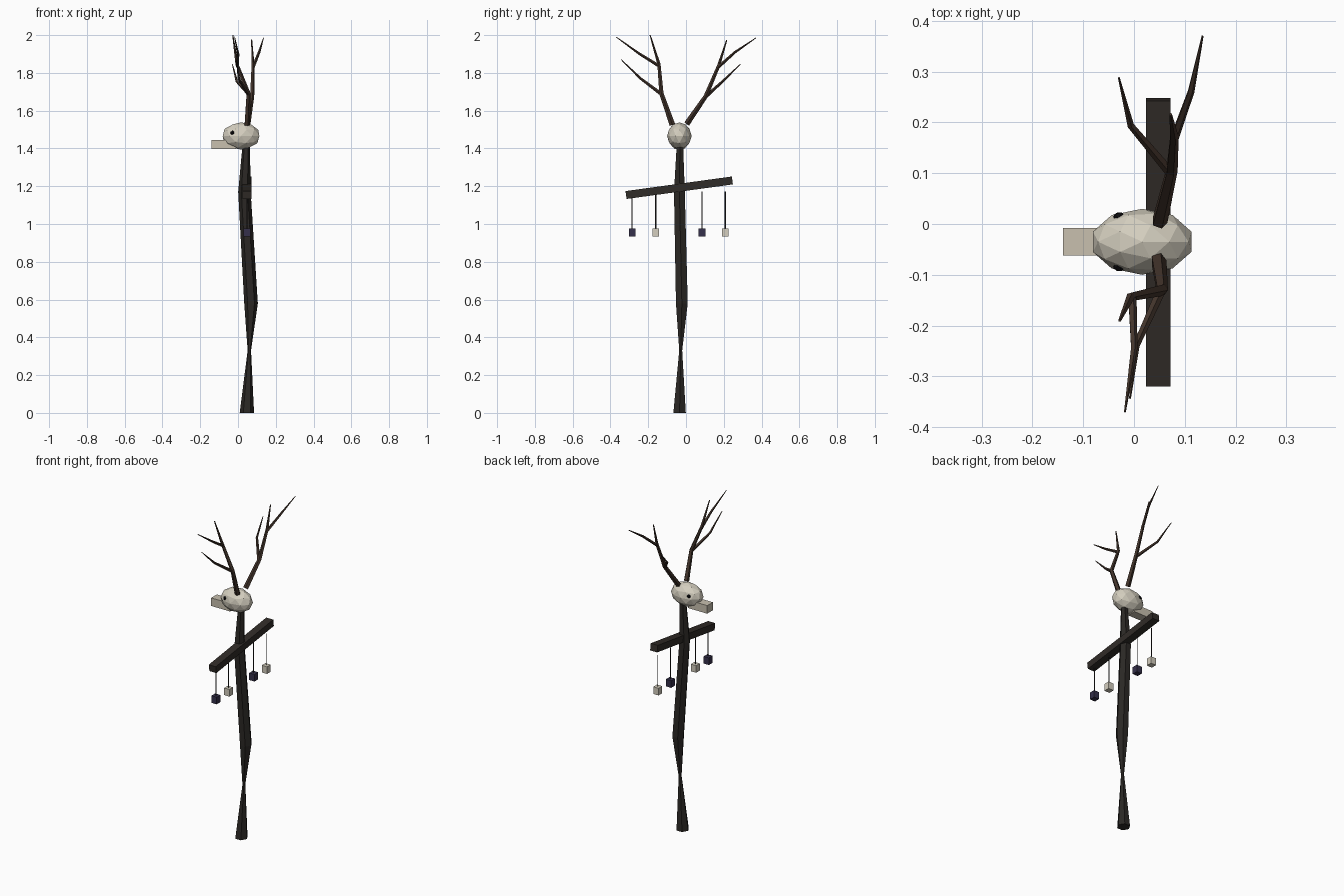
import bpy, bmesh, math
from mathutils import Vector, Matrix

if "Cube" in bpy.data.objects:
    bpy.data.objects.remove(bpy.data.objects["Cube"])


def material(name, rgb):
    m = bpy.data.materials.new(name)
    m.diffuse_color = (*rgb, 1)
    m.use_nodes = True
    m.node_tree.nodes["Principled BSDF"].inputs["Base Color"].default_value = m.diffuse_color
    return m


WOOD = material("dark_wood", (0.024, 0.021, 0.018))
BAR = material("bar_wood", (0.030, 0.025, 0.021))
HORN = material("antler_brown", (0.055, 0.034, 0.024))
BONE = material("bone", (0.66, 0.62, 0.52))
PALE = material("aged_bone", (0.58, 0.53, 0.43))
DARK = material("socket_black", (0.004, 0.004, 0.005))
CORD = material("cord", (0.025, 0.022, 0.022))
VIOLET = material("violet_charm", (0.036, 0.030, 0.070))


def finish(name, bm, mat):
    bmesh.ops.recalc_face_normals(bm, faces=bm.faces)
    me = bpy.data.meshes.new(name)
    bm.to_mesh(me)
    bm.free()
    me.materials.append(mat)
    ob = bpy.data.objects.new(name, me)
    bpy.context.collection.objects.link(ob)
    return ob


def box(name, centre, size, mat, tilt=0):
    bm = bmesh.new()
    bmesh.ops.create_cube(bm, size=1, matrix=Matrix.Translation(centre)
                          @ Matrix.Rotation(tilt, 4, 'X')
                          @ Matrix.Diagonal((*size, 1)))
    return finish(name, bm, mat)


def ball(name, centre, radii, mat, detail):
    bm = bmesh.new()
    bmesh.ops.create_icosphere(bm, subdivisions=detail, radius=1,
                               matrix=Matrix.Translation(centre) @ Matrix.Diagonal((*radii, 1)))
    return finish(name, bm, mat)


def add_tube(bm, path, radii, sides, upright=False):
    """Loft polygon rings along a path and cap both ends."""
    pts = [Vector(p) for p in path]
    rings = []
    for i, (p, r) in enumerate(zip(pts, radii)):
        d = (pts[min(i + 1, len(pts) - 1)] - pts[max(i - 1, 0)]).normalized()
        if upright:
            d = Vector((0, 0, 1))
        u = (Vector((1, 0, 0)) - d * d.x).normalized()
        v = d.cross(u)
        angles = [2 * math.pi * k / sides for k in range(sides)]
        rings.append([bm.verts.new(p + r * (math.cos(a) * u + math.sin(a) * v)) for a in angles])
    for a, b in zip(rings, rings[1:]):
        for k in range(sides):
            j = (k + 1) % sides
            bm.faces.new((a[k], a[j], b[j], b[k]))
    bm.faces.new(rings[0][::-1])
    bm.faces.new(rings[-1])


# Crooked hexagonal staff with a pinched waist
bm = bmesh.new()
add_tube(bm, [(0.047, -0.034, 0), (0.060, -0.028, 0.33), (0.069, -0.022, 0.58),
              (0.034, -0.035, 1.17), (0.044, -0.032, 1.43)],
         [0.038, 0.009, 0.036, 0.033, 0.019], 6, upright=True)
finish("staff", bm, WOOD)

# Tilted crossbar
box("crossbar", (0.048, -0.036, 1.192), (0.048, 0.568, 0.042), BAR, math.atan(0.137))

# Hanging cords and charms
for i, y in enumerate((-0.285, -0.16, 0.085, 0.208)):
    bm = bmesh.new()
    add_tube(bm, [(0.048, y, 0.97), (0.048, y, 1.172)], [0.003, 0.003], 4)
    finish(f"cord_{i + 1}", bm, CORD)
    box(f"charm_{i + 1}", (0.048, y, 0.955), (0.036, 0.036, 0.044), BONE if i % 2 else VIOLET)

# Skull, snout and eye sockets
ball("skull", (0.016, -0.035, 1.466), (0.102, 0.065, 0.072), BONE, 2)
box("snout", (-0.075, -0.035, 1.421), (0.13, 0.055, 0.05), PALE)
for side, s in (("left", -1), ("right", 1)):
    ball(f"eye_socket_{side}", (-0.029, -0.035 + s * 0.046, 1.482), (0.014,) * 3, DARK, 1)

# Antlers: main beam, outer fork and lower tine on each side
ANTLERS = {
    "antler_left": (
        [(0.048, -0.072, 1.525), (0.055, -0.130, 1.69), (-0.006, -0.143, 1.845), (-0.028, -0.190, 2.0)],
        [(-0.004, -0.140, 1.835), (0.000, -0.245, 1.90), (-0.018, -0.370, 1.99)],
        [(0.055, -0.127, 1.685), (0.004, -0.240, 1.77), (-0.008, -0.343, 1.87)]),
    "antler_right": (
        [(0.050, 0.004, 1.53), (0.074, 0.105, 1.677), (0.079, 0.172, 1.836), (0.072, 0.216, 1.975)],
        [(0.079, 0.168, 1.828), (0.112, 0.260, 1.91), (0.135, 0.370, 1.985)],
        [(0.073, 0.100, 1.670), (-0.007, 0.195, 1.756), (-0.030, 0.288, 1.846)]),
}
for name, (beam, fork, tine) in ANTLERS.items():
    bm = bmesh.new()
    add_tube(bm, beam, [0.016, 0.012, 0.009, 0.003], 5)
    add_tube(bm, fork, [0.009, 0.007, 0.002], 5)
    add_tube(bm, tine, [0.010, 0.007, 0.002], 5)
    finish(name, bm, HORN)
